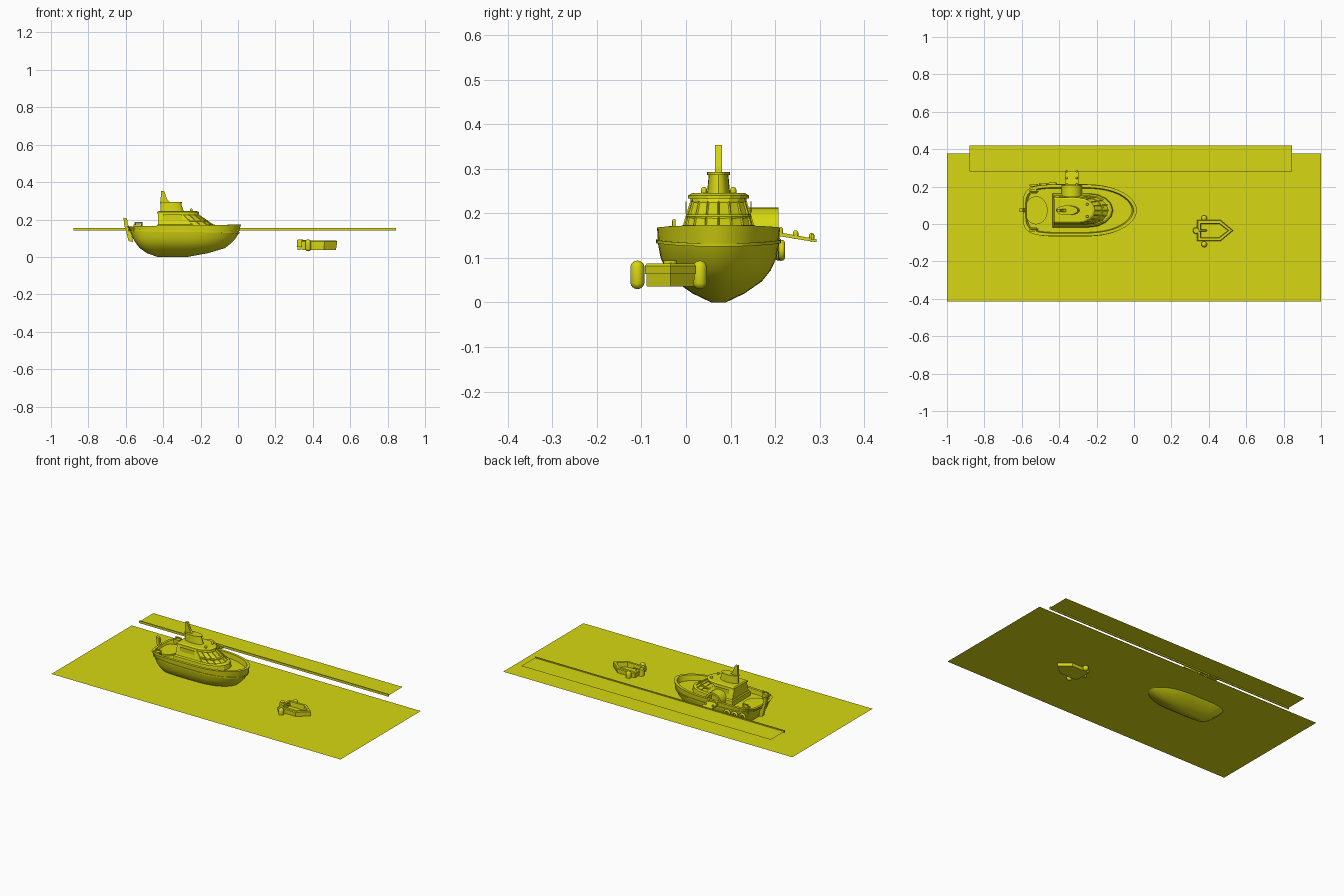
import bpy, bmesh, math
from mathutils import Vector

if "Cube" in bpy.data.objects:
    bpy.data.objects.remove(bpy.data.objects["Cube"])

CY = 0.073      # centre line of the ship
WATER = 0.055   # water level

mat = bpy.data.materials.new("olive_yellow")
mat.diffuse_color = (0.68, 0.68, 0.006, 1)
mat.use_nodes = True
mat.node_tree.nodes["Principled BSDF"].inputs["Base Color"].default_value = mat.diffuse_color


def finish(name, bm, smooth=None):
    bmesh.ops.recalc_face_normals(bm, faces=bm.faces)
    me = bpy.data.meshes.new(name)
    bm.to_mesh(me)
    bm.free()
    me.materials.append(mat)
    ob = bpy.data.objects.new(name, me)
    bpy.context.collection.objects.link(ob)
    if smooth:
        bpy.ops.object.select_all(action='DESELECT')
        ob.select_set(True)
        bpy.context.view_layer.objects.active = ob
        bpy.ops.object.shade_smooth_by_angle(angle=math.radians(smooth))
    return ob


def loft(name, rings, smooth=None, window_rows=(), window_x=9):
    """Skin closed rings of equal length and cap both ends."""
    bm = bmesh.new()
    vs = [[bm.verts.new(p) for p in r] for r in rings]
    n = len(vs[0])
    panes = []
    for k in range(len(vs) - 1):
        for i in range(n):
            j = (i + 1) % n
            f = bm.faces.new((vs[k][i], vs[k][j], vs[k + 1][j], vs[k + 1][i]))
            if k in window_rows and f.calc_center_median().x > window_x:
                panes.append(f)
    bm.faces.new(vs[0][::-1])
    bm.faces.new(vs[-1])
    bmesh.ops.recalc_face_normals(bm, faces=bm.faces)
    if panes:
        bmesh.ops.inset_individual(bm, faces=panes, thickness=0.004, depth=-0.003)
    return finish(name, bm, smooth)


def box(name, x0, x1, y0, y1, z0, z1):
    base = [(x0, y0), (x1, y0), (x1, y1), (x0, y1)]
    return loft(name, [[(x, y, z) for x, y in base] for z in (z0, z1)])


def capsule(name, a, b, r, seg=14):
    """Round-ended rod from a to b; a ball when a equals b."""
    a, b = Vector(a), Vector(b)
    bm = bmesh.new()
    bmesh.ops.create_uvsphere(bm, u_segments=seg, v_segments=9, radius=r)
    q = (b - a).to_track_quat('Z', 'Y') if (b - a).length > 0 else None
    for v in bm.verts:
        end = b if v.co.z > 0 else a
        v.co = (q @ v.co if q else v.co) + end
    return finish(name, bm, 50)


def sheet(name, x0, x1, y0, y1, z):
    bm = bmesh.new()
    bm.faces.new([bm.verts.new(p) for p in
                  ((x0, y0, z), (x1, y0, z), (x1, y1, z), (x0, y1, z))])
    return finish(name, bm)


# water and quay
sheet("water", -1, 1, -0.415, 0.378, WATER)
sheet("quay", -0.88, 0.845, 0.28, 0.42, 0.148)
box("quay_curb", -0.88, 0.845, 0.28, 0.287, 0.14, 0.154)


# hull: horizontal outlines from keel to bulwark, then down to the deck
def hull_ring(z, xs, xb, w, bow_rise=0.0, n=32):
    pts = []
    for i in range(2 * n):
        t = math.pi * i / n
        c = math.cos(t)
        if c > 0:
            f = (1 - c ** 2.6) ** 0.55
        else:
            f = max(0, 1 - (-c) ** 6) ** 0.25
        x = (xs + xb) / 2 + c * (xb - xs) / 2
        y = w * f * (1 if i <= n else -1)
        pts.append((x, CY + y, z + bow_rise * c * abs(c)))
    return pts


hull_spec = [(0, -0.43, -0.27, 0.016, 0), (0.02, -0.487, -0.16, 0.058, 0),
             (0.047, -0.525, -0.07, 0.097, 0), (0.072, -0.545, -0.038, 0.117, 0),
             (0.1, -0.562, -0.012, 0.13, 0),
             (0.133, -0.577, 0.003, 0.136, -0.008), (0.133, -0.581, 0.007, 0.14, -0.008),
             (0.14, -0.583, 0.008, 0.14, -0.008), (0.14, -0.58, 0.005, 0.136, -0.008),
             (0.168, -0.595, 0.016, 0.138, 0.006), (0.168, -0.58, -0.002, 0.122, 0.006),
             (0.14, -0.57, -0.01, 0.118, 0)]
loft("hull", [hull_ring(*s) for s in hull_spec], 35)


# deckhouse style outline: square stern, rounded front
def house_ring(z, x0, x1, w, nose, n=8):
    pts = [(x0, CY - w, z)]
    for i in range(n + 1):
        a = -math.pi / 2 + math.pi * i / n
        pts.append((x1 - nose + nose * math.cos(a), CY + w * math.sin(a), z))
    return pts + [(x0, CY + w, z)]


loft("deckhouse_base", [house_ring(0.13, -0.435, -0.11, 0.092, 0.13),
                        house_ring(0.168, -0.435, -0.115, 0.088, 0.13),
                        house_ring(0.174, -0.43, -0.125, 0.08, 0.12)])
loft("wheelhouse", [house_ring(0.172, -0.428, -0.13, 0.08, 0.115),
                    house_ring(0.193, -0.428, -0.16, 0.074, 0.105),
                    house_ring(0.197, -0.428, -0.166, 0.073, 0.1),
                    house_ring(0.228, -0.428, -0.21, 0.063, 0.085),
                    house_ring(0.238, -0.428, -0.215, 0.062, 0.085)],
     window_rows=(0, 2), window_x=-0.27)
loft("wheelhouse_roof", [house_ring(0.233, -0.432, -0.208, 0.068, 0.088),
                         house_ring(0.24, -0.432, -0.208, 0.068, 0.088),
                         house_ring(0.245, -0.425, -0.22, 0.06, 0.08)])
for s in (-1, 1):
    capsule("roof_lamp", (-0.25, CY + s * 0.033, 0.245), (-0.25, CY + s * 0.033, 0.252), 0.007)
    box("side_window_frame", -0.4, -0.3, CY + s * 0.074, CY + s * 0.072, 0.2, 0.226)


# funnel with cap and fin
def oval(z, x0, x1, w, n=20):
    return [((x0 + x1) / 2 + (x1 - x0) / 2 * math.cos(2 * math.pi * i / n),
             CY + w * math.sin(2 * math.pi * i / n), z) for i in range(n)]


loft("funnel", [oval(0.243, -0.415, -0.29, 0.026), oval(0.287, -0.415, -0.305, 0.022)], 40)
loft("funnel_cap", [oval(0.286, -0.417, -0.3, 0.026), oval(0.293, -0.417, -0.3, 0.026)], 40)


def fin(name, prof, half):
    return loft(name, [[(x, CY + s * half, z) for x, z in prof] for s in (-1, 1)])


fin("mast_fin", [(-0.414, 0.29), (-0.36, 0.29), (-0.378, 0.305), (-0.395, 0.353), (-0.412, 0.353)], 0.008)
fin("stern_fin", [(-0.56, 0.08), (-0.575, 0.15), (-0.59, 0.175), (-0.593, 0.205),
                  (-0.612, 0.21), (-0.608, 0.17), (-0.585, 0.085)], 0.009)

# arched side entrance: half-round hood with a recessed doorway
bm = bmesh.new()
N = 14
rows = []
for r, y in ((0.055, 0.12), (0.055, 0.207), (0.042, 0.207), (0.042, 0.165)):
    arc = [(-0.333 + r * math.cos(math.pi * i / N), y, 0.158 + r * math.sin(math.pi * i / N))
           for i in range(N + 1)]
    foot = [(-0.333 - r, y, 0.138), (-0.333 + r, y, 0.138)]
    rows.append([bm.verts.new(p) for p in arc + foot])
for a, b in zip(rows, rows[1:]):
    for i in range(N + 3):
        j = (i + 1) % (N + 3)
        bm.faces.new((a[i], a[j], b[j], b[i]))
bm.faces.new(rows[-1])
finish("side_entrance", bm, 35)

# gangway sloping to the quay, with rounded knobs
prof = [(0.195, 0.151), (0.293, 0.135), (0.293, 0.142), (0.195, 0.16)]
loft("gangway", [[(x, y, z) for y, z in prof] for x in (-0.368, -0.298)])
for x in (-0.36, -0.306):
    for y, z in ((0.212, 0.163), (0.246, 0.156), (0.282, 0.15)):
        capsule("gangway_knob", (x, y, z - 0.008), (x, y, z), 0.006, 10)

# tyre fenders beside the stern
for x, y in ((-0.535, 0.207), (-0.485, 0.213), (-0.435, 0.215)):
    bpy.ops.mesh.primitive_torus_add(major_segments=18, minor_segments=8, major_radius=0.017,
                                     minor_radius=0.007, location=(x, y, 0.117),
                                     rotation=(math.pi / 2, 0, 0))
    ob = bpy.context.object
    ob.name = "tyre_fender"
    ob.data.materials.append(mat)
    bpy.ops.object.shade_smooth_by_angle(angle=math.radians(60))

# stern deck: round platform, lockers and hoop rails
loft("stern_platform", [oval(0.138, -0.585, -0.462, 0.075, 28),
                        oval(0.15, -0.585, -0.462, 0.075, 28)], 40)
for s in (-1, 1):
    y = CY + s * 0.1
    box("deck_locker", -0.56, -0.52, y - 0.012, y + 0.012, 0.138, 0.172)
    for x in (-0.55, -0.515):
        capsule("rail_post", (x, y, 0.165), (x, y, 0.183), 0.004, 8)
    capsule("rail_bar", (-0.55, y, 0.183), (-0.515, y, 0.183), 0.004, 8)


# dinghy: pentagon plan lofted to a hollow rim
def dinghy_ring(z, d):
    xa, xm, xt, w = 0.337 + d, 0.462 - 0.3 * d, 0.53 - 1.3 * d, 0.057 - d
    return [(x, -0.035 + y, z) for x, y in ((xa, -w), (xm, -w), (xt, 0), (xm, w), (xa, w))]


loft("dinghy", [dinghy_ring(0.036, 0.004), dinghy_ring(0.064, 0.003), dinghy_ring(0.064, 0),
                dinghy_ring(0.082, 0), dinghy_ring(0.087, 0.004), dinghy_ring(0.087, 0.018),
                dinghy_ring(0.058, 0.021)])
for y in (-0.109, 0.031):
    capsule("dinghy_fender", (0.375, y, 0.046), (0.375, y, 0.078), 0.016)

# outboard motor
bm = bmesh.new()
bmesh.ops.create_cone(bm, cap_ends=True, segments=16, radius1=0.018, radius2=0.015, depth=0.04)
for v in bm.verts:
    v.co = Vector((v.co.x + 0.332, v.co.y - 0.035, v.co.z + 0.074))
finish("motor_cover", bm, 40)
box("motor_leg", 0.318, 0.335, -0.041, -0.029, 0.036, 0.06)
capsule("motor_tiller", (0.345, -0.035, 0.085), (0.385, -0.035, 0.085), 0.005, 8)
